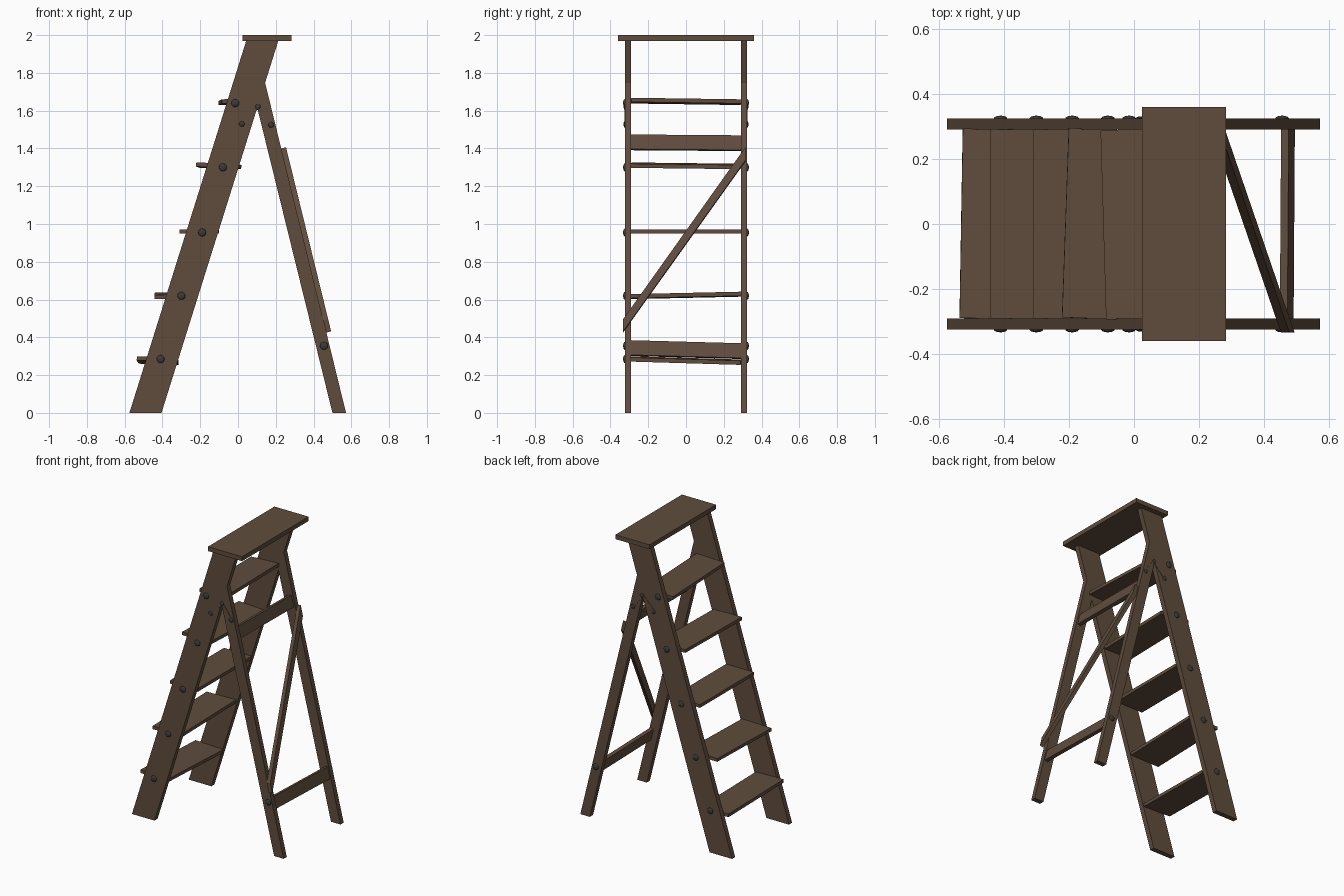
import bpy, bmesh, math
from mathutils import Vector, Matrix

if "Cube" in bpy.data.objects:
    bpy.data.objects.remove(bpy.data.objects["Cube"])


def material(name, rgb):
    m = bpy.data.materials.new(name)
    m.diffuse_color = (*rgb, 1)
    m.use_nodes = True
    m.node_tree.nodes["Principled BSDF"].inputs["Base Color"].default_value = m.diffuse_color
    return m


WOOD = material("brown wood", (0.115, 0.073, 0.046))
METAL = material("dark metal", (0.042, 0.042, 0.040))


def finish(name, bm, mat):
    bmesh.ops.recalc_face_normals(bm, faces=bm.faces)
    me = bpy.data.meshes.new(name)
    bm.to_mesh(me)
    bm.free()
    me.materials.append(mat)
    ob = bpy.data.objects.new(name, me)
    bpy.context.collection.objects.link(ob)
    return ob


def prism(name, pts, offset, mat=WOOD):
    """Extrude a planar outline of 3D points along an offset."""
    bm = bmesh.new()
    base = [bm.verts.new(p) for p in pts]
    top = [bm.verts.new(Vector(p) + Vector(offset)) for p in pts]
    bm.faces.new(base)
    bm.faces.new(top[::-1])
    for i in range(len(pts)):
        j = (i + 1) % len(pts)
        bm.faces.new((base[i], base[j], top[j], top[i]))
    return finish(name, bm, mat)


def board(name, centre, size, rot=(0, 0, 0)):
    bm = bmesh.new()
    bmesh.ops.create_cube(bm, size=1)
    bmesh.ops.scale(bm, verts=bm.verts, vec=size)
    ob = finish(name, bm, WOOD)
    ob.location, ob.rotation_euler = centre, rot
    return ob


def bolt(name, x, y, z, r):
    bm = bmesh.new()
    bmesh.ops.create_uvsphere(bm, u_segments=12, v_segments=8, radius=r)
    bmesh.ops.scale(bm, verts=bm.verts, vec=(1, 1, 0.42))
    bmesh.ops.rotate(bm, verts=bm.verts, cent=(0, 0, 0),
                     matrix=Matrix.Rotation(math.pi / 2, 3, 'X'))
    for f in bm.faces:
        f.smooth = True
    finish(name, bm, METAL).location = (x, y, z)


INNER, OUTER = 0.29, 0.324
RAIL = [(-0.575, 0), (-0.405, 0), (0.215, 1.975), (0.045, 1.975)]
LEG = [(0.50, 0), (0.572, 0), (0.143, 1.75), (0.102, 1.615)]
STRAP = [(0.02, 1.518), (0.105, 1.606), (0.168, 1.518), (0.182, 1.53),
         (0.105, 1.638), (0.008, 1.538)]
BOLTS = [(-0.41, 0.285), (-0.30, 0.62), (-0.19, 0.955), (-0.08, 1.30), (-0.015, 1.64),
         (0.455, 0.355)]
SMALL_BOLTS = [(0.02, 1.53), (0.105, 1.62), (0.175, 1.525)]

# Side rails, rear legs, hinge straps and bolts, mirrored front to back
for side, s in (("near", -1), ("far", 1)):
    for part, outline in (("rail", RAIL), ("rear_leg", LEG)):
        prism(f"{side}_{part}", [(x, s * INNER, z) for x, z in outline],
              (0, s * (OUTER - INNER), 0))
    prism(f"{side}_hinge_strap", [(x, s * OUTER, z) for x, z in STRAP], (0, s * 0.002, 0))
    for i, (x, z) in enumerate(BOLTS):
        bolt(f"{side}_bolt_{i}", x, s * OUTER, z, 0.021)
    for i, (x, z) in enumerate(SMALL_BOLTS):
        bolt(f"{side}_hinge_bolt_{i}", x, s * OUTER, z, 0.015)

# Top platform
board("top_platform", (0.153, 0, 1.985), (0.258, 0.718, 0.03))

# Treads, each slightly crooked: x centre, depth, z, roll, pitch, yaw
TREADS = [(-0.425, 0.212, 0.277, -0.030, 0.03, -0.018),
          (-0.330, 0.222, 0.622, 0.022, -0.02, -0.004),
          (-0.205, 0.210, 0.960, 0.0, 0.0, 0.0),
          (-0.102, 0.218, 1.308, -0.012, 0.03, -0.036),
          (0.010, 0.208, 1.649, -0.014, -0.04, 0.030)]
for i, (x, depth, z, roll, pitch, yaw) in enumerate(TREADS):
    board(f"tread_{i}", (x, 0, z), (depth, 0.582, 0.022), (roll, pitch, yaw))

# Rear crossbars, leaning with the legs
lean = math.atan(-0.245)
board("lower_crossbar", (0.471, 0, 0.335), (0.024, 0.59, 0.08), (-0.028, lean, 0))
board("upper_crossbar", (0.198, 0, 1.43), (0.024, 0.59, 0.08), (-0.008, lean, 0))

# Diagonal brace on the back face of the legs
BRACE = [(-0.333, 0.425), (0.314, 1.33), (0.314, 1.40), (-0.333, 0.49)]
prism("diagonal_brace", [(0.571 - 0.245 * z, y, z) for y, z in BRACE],
      Vector((1, 0, 0.245)).normalized() * 0.027)
